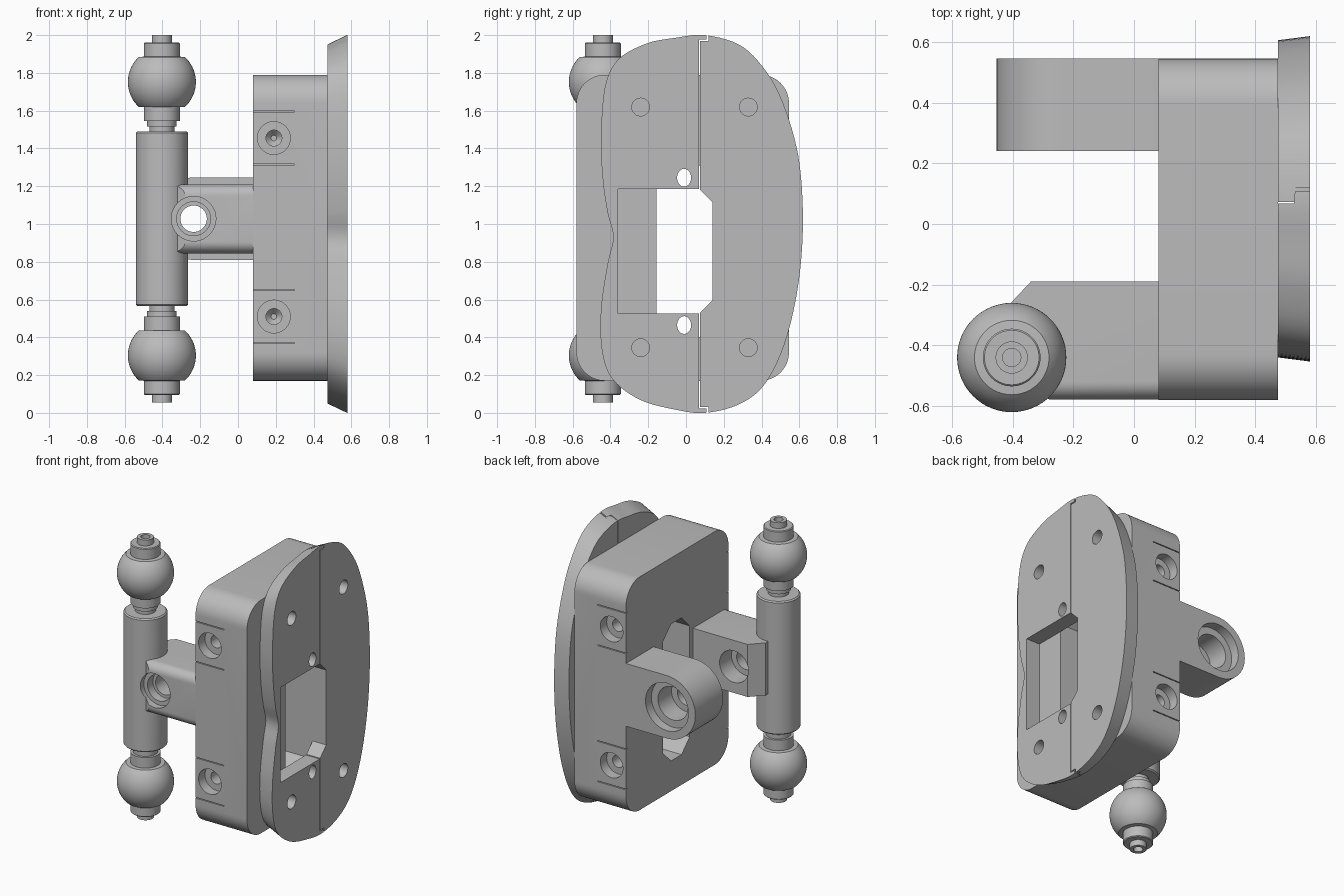
import bpy, bmesh, math
from mathutils import Vector

if "Cube" in bpy.data.objects:
    bpy.data.objects.remove(bpy.data.objects["Cube"], do_unlink=True)

grey = bpy.data.materials.new("machined grey")
grey.use_nodes = True
GREY = (0.5, 0.5, 0.5, 1)
grey.diffuse_color = GREY
grey.node_tree.nodes["Principled BSDF"].inputs["Base Color"].default_value = GREY


def place(axis, u, v, w):
    return {"x": (w, u, v), "y": (u, w, v), "z": (u, v, w)}[axis]


def finish(name, bm):
    bmesh.ops.recalc_face_normals(bm, faces=bm.faces)
    mesh = bpy.data.meshes.new(name)
    bm.to_mesh(mesh)
    bm.free()
    mesh.materials.append(grey)
    obj = bpy.data.objects.new(name, mesh)
    bpy.context.collection.objects.link(obj)
    return obj


def loft(name, axis, rings):
    """Skin equal-length 2D outlines, given as (offset, points)."""
    bm = bmesh.new()
    loops = [[bm.verts.new(place(axis, u, v, w)) for u, v in pts] for w, pts in rings]
    n = len(loops[0])
    for a, b in zip(loops, loops[1:]):
        for i in range(n):
            j = (i + 1) % n
            bm.faces.new((a[i], a[j], b[j], b[i]))
    bm.faces.new(loops[0])
    bm.faces.new(loops[-1])
    return finish(name, bm)


def prism(name, axis, pts, a, b):
    return loft(name, axis, [(a, pts), (b, pts)])


def arc(cu, cv, r, start=0, end=360, n=40, stretch=1):
    count = n if end - start == 360 else n + 1
    angles = [math.radians(start + (end - start) * i / n) for i in range(count)]
    return [(cu + r * math.cos(t), cv + r * stretch * math.sin(t)) for t in angles]


def rect(u0, v0, u1, v1):
    return [(u0, v0), (u1, v0), (u1, v1), (u0, v1)]


def round_rect(u0, v0, u1, v1, r):
    return (arc(u1 - r, v1 - r, r, 0, 90, 12) + arc(u0 + r, v1 - r, r, 90, 180, 12)
            + arc(u0 + r, v0 + r, r, 180, 270, 12) + arc(u1 - r, v0 + r, r, 270, 360, 12))


def lathe(name, cx, cy, profile):
    return loft(name, "z", [(z, arc(cx, cy, r, n=64)) for r, z in profile])


def cut(obj, cutters):
    bpy.context.view_layer.objects.active = obj
    for c in cutters:
        c.hide_render = True
        m = obj.modifiers.new("cut", "BOOLEAN")
        m.operation, m.solver, m.object = "DIFFERENCE", "EXACT", c
        bpy.ops.object.modifier_apply(modifier=m.name)
        bpy.data.objects.remove(c, do_unlink=True)


def smooth(obj):
    bpy.ops.object.select_all(action="DESELECT")
    obj.select_set(True)
    bpy.context.view_layer.objects.active = obj
    bpy.ops.object.shade_smooth_by_angle(angle=math.radians(28))


def hole(axis, u, v, r, a, b, stretch=1):
    return prism("cutter", axis, arc(u, v, r, stretch=stretch), a, b)


MID = 1.028      # height of the arms and of the mirror plane
PIVOT = -0.235   # x of the pivot holes

# Main block with an octagonal window
block = prism("main_block", "x", round_rect(-0.58, 0.17, 0.545, 1.79, 0.15), 0.08, 0.475)
c = 0.09
y0, y1, z0, z1 = -0.155, 0.14, 0.38, 1.33
window = [(y0 + c, z0), (y1 - c, z0), (y1, z0 + c), (y1, z1 - c),
          (y1 - c, z1), (y0 + c, z1), (y0, z1 - c), (y0, z0 + c)]
cutters = [prism("cutter", "x", window, 0, 0.6)]

# Counterbored screw holes and thin slits on front and back
for face, inward in ((-0.58, 1), (0.545, -1)):
    out = face - inward * 0.05
    for z in (0.51, 1.455):
        cutters.append(hole("y", 0.19, z, 0.087, out, face + inward * 0.07))
        cutters.append(loft("cutter", "y", [(face + inward * 0.05, arc(0.19, z, 0.042)),
                                            (face + inward * 0.16, arc(0.19, z, 0.042)),
                                            (face + inward * 0.19, arc(0.19, z, 0.015))]))
        for s in (-0.14, 0.14):
            cutters.append(prism("cutter", "y", rect(0.05, z + s - 0.003, 0.3, z + s + 0.003),
                                 out, face + inward * 0.015))
cut(block, cutters)
smooth(block)

# Flared face plate, outlined by a closed smooth curve
knots = [(0.10, 2.0), (-0.06, 1.985), (-0.21, 1.955), (-0.36, 1.87), (-0.43, 1.72),
         (-0.45, 1.45), (-0.44, 1.23), (-0.415, 1.06), (-0.385, 0.93), (-0.415, 0.79),
         (-0.45, 0.55), (-0.445, 0.33), (-0.39, 0.18), (-0.245, 0.07), (-0.06, 0.018),
         (0.10, 0.0), (0.28, 0.045), (0.415, 0.15), (0.52, 0.36), (0.59, 0.65),
         (0.618, 0.95), (0.61, 1.235), (0.575, 1.45), (0.495, 1.685), (0.40, 1.84), (0.28, 1.95)]
outline = []
for i in range(len(knots)):
    a, b, d, e = [Vector(knots[(i + k) % len(knots)]) for k in (-1, 0, 1, 2)]
    for s in range(5):
        t = s / 5
        p = 0.5 * (2 * b + (d - a) * t + (2 * a - 5 * b + 4 * d - e) * t ** 2
                   + (3 * b - a - 3 * d + e) * t ** 3)
        outline.append((p.x, p.y))
inner = [(0.085 + (y - 0.085) * 0.975, 1 + (z - 1) * 0.95) for y, z in outline]
plate = loft("face_plate", "x", [(0.475, inner), (0.58, outline)])
opening = [(-0.36, 0.525), (0.07, 0.525), (0.14, 0.595), (0.14, 1.115), (0.07, 1.185), (-0.36, 1.185)]
cutters = [prism("cutter", "x", opening, 0.4, 0.65)]
for s in (-1, 1):
    cutters.append(hole("x", -0.01, 0.855 + s * 0.39, 0.037, 0.4, 0.65, 1.27))
    for y in (-0.24, 0.33):
        cutters.append(hole("x", y, 0.982 + s * 0.637, 0.047, 0.485, 0.65))

# Hairline seam with a small jog at either end
for s in (-1, 1):
    near, step, far = [1 + s * k for k in (0.1, 0.97, 1.1)]
    seam = [(0.068, near), (0.073, near), (0.073, step), (0.118, step), (0.118, far),
            (0.108, far), (0.108, step + s * 0.006), (0.068, step + s * 0.006)]
    cutters.append(prism("cutter", "x", seam, 0.4, 0.65))
cut(plate, cutters)
smooth(plate)

# Rear arm with a round end and a stepped bore
r = 0.218
rear = prism("rear_arm", "y", [(0.09, MID - r), (0.09, MID + r)] + arc(PIVOT, MID, r, 90, 270, 32),
             0.24, 0.545)
cut(rear, [hole("y", PIVOT, MID, 0.165, 0.48, 0.6), hole("y", PIVOT, MID, 0.115, 0.33, 0.6),
           hole("y", PIVOT, MID, 0.07, 0.2, 0.6)])
smooth(rear)

# Front arm, its front edges rounded over
plan = [(0.09, -0.578), (-0.28, -0.578), (-0.4, -0.5), (-0.42, -0.275), (-0.34, -0.19), (0.09, -0.19)]
front = prism("front_arm", "z", plan, 0.845, 1.21)
bm = bmesh.new()
bm.from_mesh(front.data)
edges = [e for e in bm.edges if all(v.co.y < -0.57 for v in e.verts)
         and abs(e.verts[0].co.z - e.verts[1].co.z) < 0.01]
bmesh.ops.bevel(bm, geom=edges, offset=0.06, segments=8, profile=0.5, affect="EDGES")
bm.to_mesh(front.data)
bm.free()

# Ball post: one half profile, mirrored in height
half = [(0.03, 0.11), (0.03, 0.055), (0.053, 0.055), (0.053, 0.095), (0.09, 0.095), (0.095, 0.1), (0.095, 0.17)]
for i in range(25):
    t = math.radians(-47 + 94 * i / 24)
    half.append((0.18 * math.cos(t), 0.304 + 0.18 * math.sin(t)))
half += [(0.095, 0.437), (0.095, 0.51), (0.078, 0.51), (0.078, 0.54), (0.066, 0.54),
         (0.066, 0.565), (0.13, 0.565), (0.138, 0.573)]
post = lathe("ball_post", -0.403, -0.44, half + [(q, 2 * MID - z) for q, z in reversed(half)])

# Pivot bore through the front arm and the side of the post
for part in (front, post):
    cut(part, [hole("y", PIVOT, MID, 0.118, -0.7, -0.53), hole("y", PIVOT, MID, 0.09, -0.7, -0.47),
               hole("y", PIVOT, MID, 0.07, -0.7, 0), hole("y", PIVOT, MID, 0.11, -0.32, 0)])
    smooth(part)
